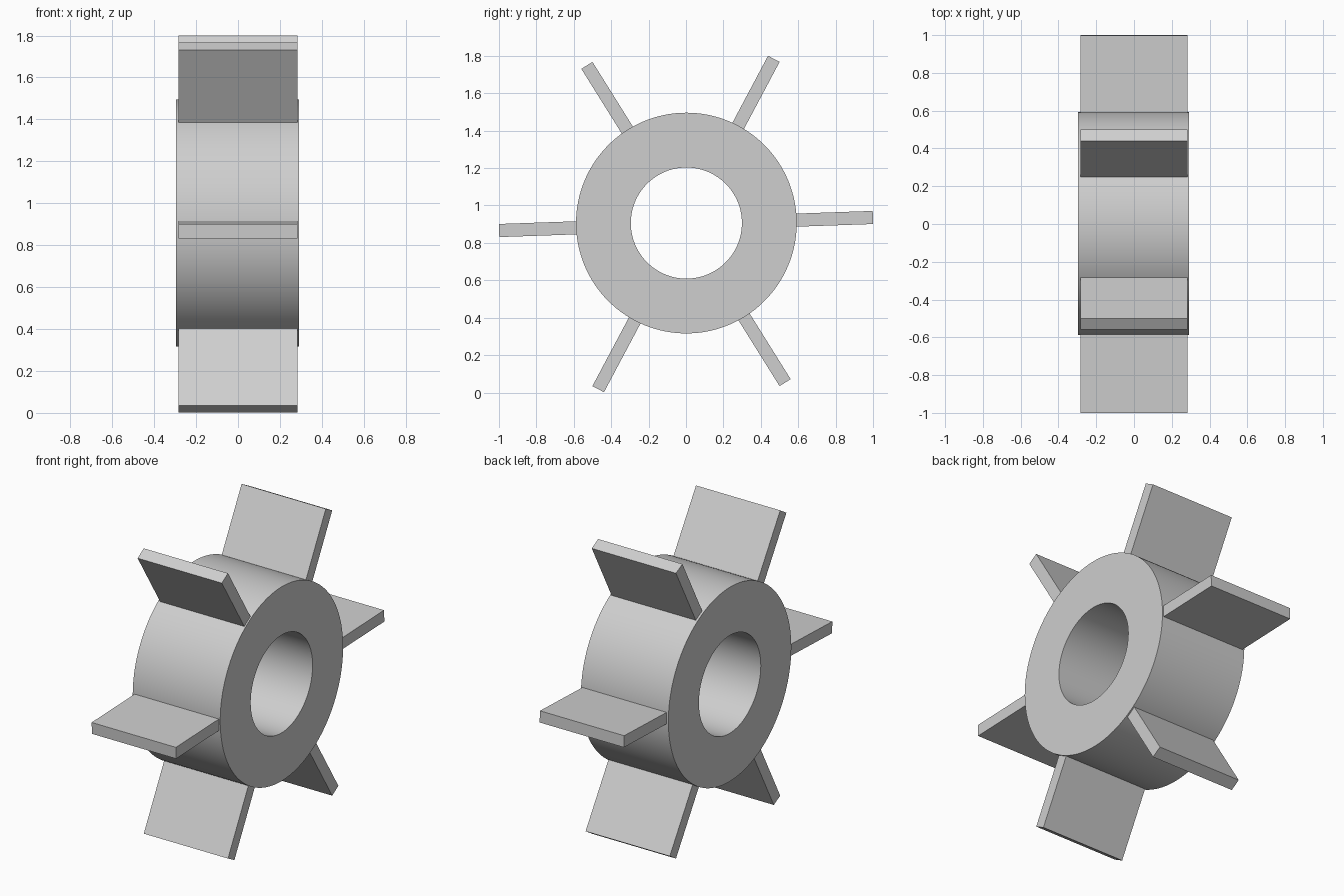
import bpy
import bmesh
from math import cos, sin, pi, radians
from mathutils import Matrix, Vector

cube = bpy.data.objects.get("Cube")
if cube:
    bpy.data.objects.remove(cube, do_unlink=True)

GREY = (0.62, 0.62, 0.62, 1.0)
mat = bpy.data.materials.new("light grey")
mat.use_nodes = True
mat.diffuse_color = GREY
mat.node_tree.nodes["Principled BSDF"].inputs["Base Color"].default_value = GREY


def add_object(name, bm):
    bmesh.ops.recalc_face_normals(bm, faces=bm.faces)
    mesh = bpy.data.meshes.new(name)
    bm.to_mesh(mesh)
    bm.free()
    mesh.materials.append(mat)
    obj = bpy.data.objects.new(name, mesh)
    bpy.context.collection.objects.link(obj)
    return obj


# Hub: a thick ring swept from a rectangular profile around the x axis
OUTER, INNER, HALF_WIDTH, SEGMENTS = 0.59, 0.297, 0.294, 128
bm = bmesh.new()
profile = [(-HALF_WIDTH, INNER), (HALF_WIDTH, INNER), (HALF_WIDTH, OUTER), (-HALF_WIDTH, OUTER)]
rings = []
for i in range(SEGMENTS):
    a = 2 * pi * i / SEGMENTS
    rings.append([bm.verts.new((x, r * cos(a), r * sin(a))) for x, r in profile])
for i, ring in enumerate(rings):
    following = rings[(i + 1) % SEGMENTS]
    for j in range(4):
        k = (j + 1) % 4
        bm.faces.new((ring[j], ring[k], following[k], following[j]))
hub = add_object("hub", bm)
hub.location = (-0.002, 0.002, 0.906)
bpy.context.view_layer.objects.active = hub
hub.select_set(True)
bpy.ops.object.shade_smooth_by_angle(angle=radians(30))
hub.select_set(False)

# Paddles: six flat radial plates with their roots sunk into the hub
ROOT, TIP, WIDTH, THICKNESS = 0.5, 1.0, 0.566, 0.07
for i in range(6):
    bm = bmesh.new()
    bmesh.ops.create_cube(bm, size=1)
    bmesh.ops.scale(bm, vec=Vector((WIDTH, TIP - ROOT, THICKNESS)), verts=bm.verts)
    bmesh.ops.translate(bm, vec=Vector((0, (ROOT + TIP) / 2, 0)), verts=bm.verts)
    bmesh.ops.rotate(bm, cent=Vector(), matrix=Matrix.Rotation(radians(2 + 60 * i), 3, "X"), verts=bm.verts)
    paddle = add_object(f"paddle_{i + 1}", bm)
    paddle.location.z = 0.901
